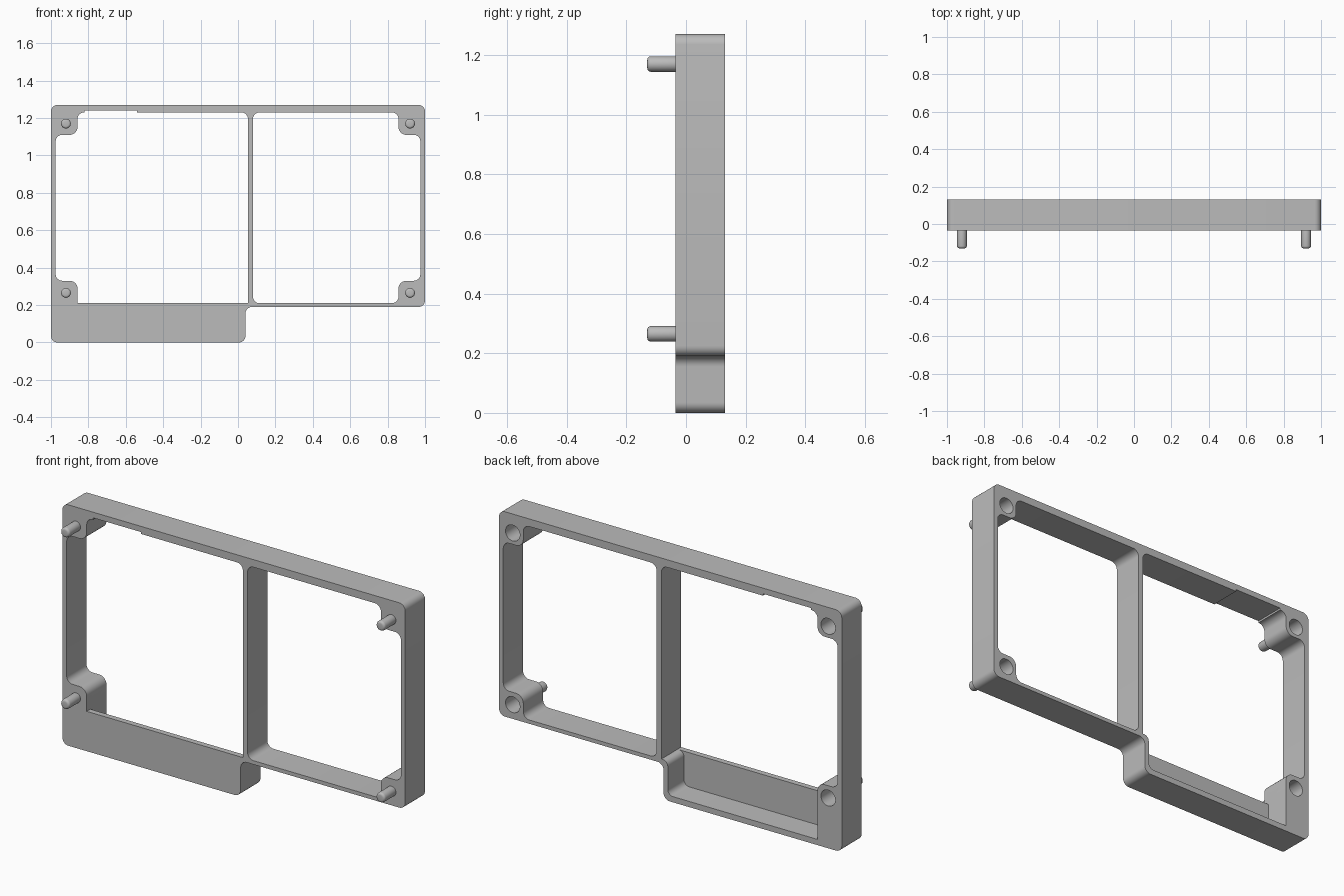
import bpy, bmesh, math
from mathutils import Vector

if "Cube" in bpy.data.objects:
    bpy.data.objects.remove(bpy.data.objects["Cube"], do_unlink=True)

FRONT, BACK = -0.035, 0.13
PLATE = -0.005                      # inner face of the thin front plate
PEG_X, PEG_Z = 0.92, (0.265, 1.17)

grey = bpy.data.materials.new("plain grey")
grey.use_nodes = True
grey.diffuse_color = (0.5, 0.5, 0.5, 1)
grey.node_tree.nodes["Principled BSDF"].inputs["Base Color"].default_value = (0.5, 0.5, 0.5, 1)


def rounded(points, steps=7):
    """Outline of (x, z, radius) corners with each corner filleted."""
    out = []
    for i, (x, z, r) in enumerate(points):
        p = Vector((x, z))
        if r == 0:
            out.append(p)
            continue
        a = (Vector(points[i - 1][:2]) - p).normalized()
        b = (Vector(points[(i + 1) % len(points)][:2]) - p).normalized()
        centre = p + (a + b) * r
        for k in range(steps + 1):
            t = k / steps * math.pi / 2
            out.append(centre - b * r * math.cos(t) - a * r * math.sin(t))
    return out


def prism(name, points, y0, y1):
    """Extrude an x-z outline from y0 to y1."""
    bm = bmesh.new()
    face = bm.faces.new([bm.verts.new((p.x, y0, p.y)) for p in rounded(points)])
    ext = bmesh.ops.extrude_face_region(bm, geom=[face])
    moved = [v for v in ext["geom"] if isinstance(v, bmesh.types.BMVert)]
    bmesh.ops.translate(bm, verts=moved, vec=(0, y1 - y0, 0))
    bmesh.ops.recalc_face_normals(bm, faces=bm.faces)
    mesh = bpy.data.meshes.new(name)
    bm.to_mesh(mesh)
    bm.free()
    mesh.materials.append(grey)
    obj = bpy.data.objects.new(name, mesh)
    bpy.context.collection.objects.link(obj)
    return obj


def cylinder(name, x, z, radius, y0, y1):
    bpy.ops.mesh.primitive_cylinder_add(
        vertices=32, radius=radius, depth=y1 - y0,
        location=(x, (y0 + y1) / 2, z), rotation=(math.pi / 2, 0, 0))
    obj = bpy.context.object
    obj.name = name
    obj.data.materials.append(grey)
    return obj


def activate(obj):
    bpy.ops.object.select_all(action="DESELECT")
    obj.select_set(True)
    bpy.context.view_layer.objects.active = obj


def cut(target, cutter):
    cutter.hide_render = True
    mod = target.modifiers.new("cut", "BOOLEAN")
    mod.operation, mod.solver, mod.object = "DIFFERENCE", "EXACT", cutter
    activate(target)
    bpy.ops.object.modifier_apply(modifier=mod.name)
    bpy.data.objects.remove(cutter, do_unlink=True)


def opening(side, inner, low_r):
    """Window with a screw boss left standing in both outer corners."""
    wall, boss, r = side * 0.975, side * 0.858, 0.035
    return [(inner, 0.21, low_r), (boss, 0.21, low_r), (boss, 0.33, r * 1.2),
            (wall, 0.33, r), (wall, 1.11, r), (boss, 1.11, r * 1.2),
            (boss, 1.23, r), (inner, 1.23, r)]


# Frame with the stepped lower box
R = 0.035
frame = prism("frame", [(-1, 0, R), (0.04, 0, R), (0.04, 0.19, R),
                        (1, 0.19, R), (1, 1.27, R), (-1, 1.27, R)], FRONT, BACK)

# Two windows either side of the divider
cut(frame, prism("right_window", opening(-1, 0.053, 0), -0.3, 0.3))
cut(frame, prism("left_window", opening(1, 0.08, R), -0.3, 0.3))

# Shallow relief in the top rail
cut(frame, prism("relief", [(-0.82, 1.2, 0), (-0.54, 1.2, 0),
                            (-0.54, 1.24, 0), (-0.82, 1.24, 0)], -0.3, 0.3))

# Pocket behind the front plate, open at the back
cut(frame, prism("pocket", [(-0.858, 0.03, 0), (0.015, 0.03, 0.03), (0.015, 0.21, 0.03),
                            (0.053, 0.21, 0), (0.053, 0.29, 0), (-0.858, 0.29, 0)],
                 PLATE, 0.3))

# Sockets in the back and locating pegs on the front
pegs = []
for side, x in (("right", -PEG_X), ("left", PEG_X)):
    for level, z in zip(("lower", "upper"), PEG_Z):
        cut(frame, cylinder("socket", x, z, 0.042, 0.0, 0.3))
        peg = cylinder(f"{level}_{side}_peg", x, z, 0.026, -0.13, -0.015)
        bevel = peg.modifiers.new("rounded tip", "BEVEL")
        bevel.width, bevel.segments = 0.012, 4
        bevel.limit_method, bevel.angle_limit = "ANGLE", math.radians(60)
        activate(peg)
        bpy.ops.object.modifier_apply(modifier=bevel.name)
        pegs.append(peg)

for obj in [frame] + pegs:
    activate(obj)
    bpy.ops.object.shade_smooth_by_angle(angle=math.radians(30))
